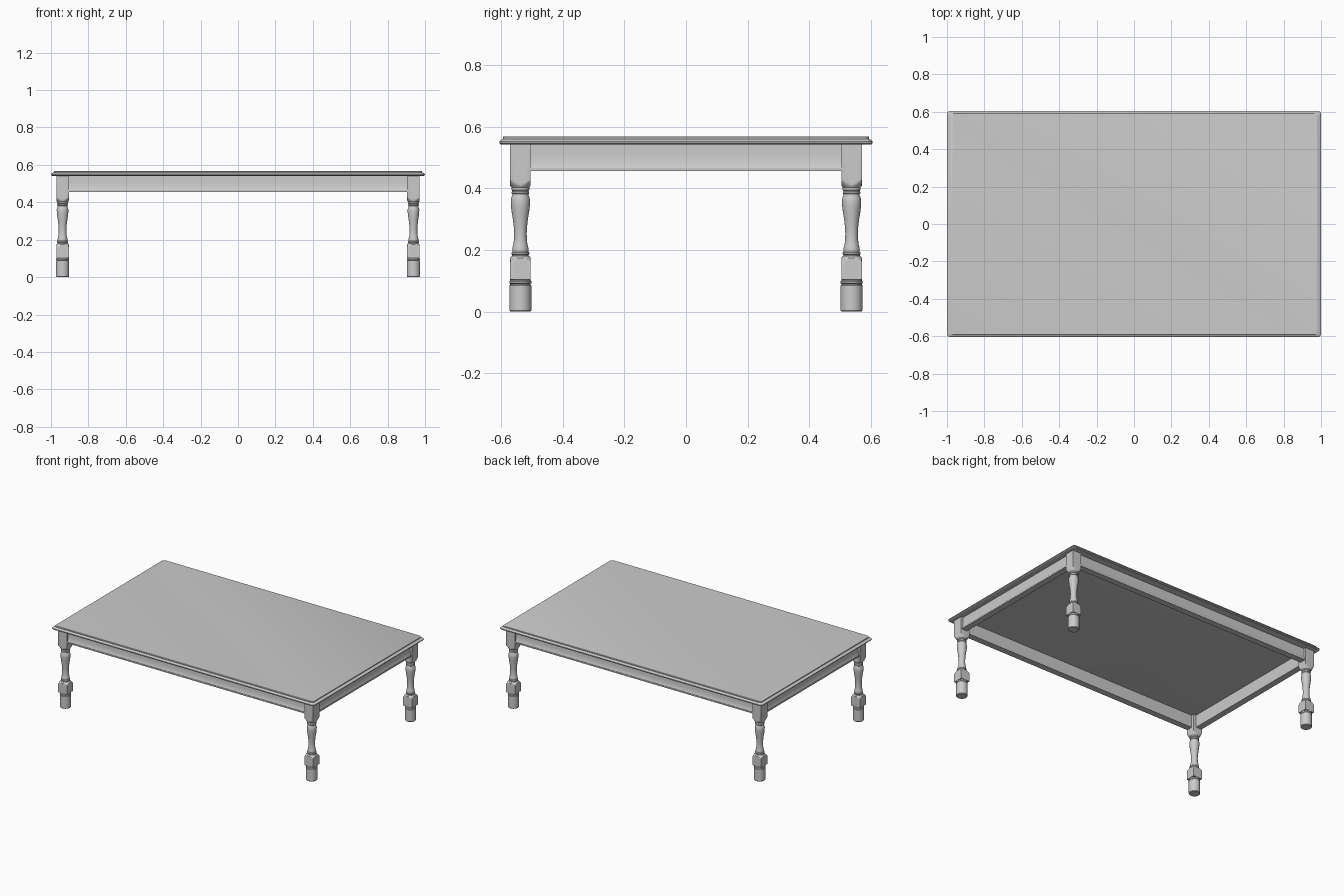
import bpy, bmesh
from math import pi, cos, sin, radians

if "Cube" in bpy.data.objects:
    bpy.data.objects.remove(bpy.data.objects["Cube"])

LX, LY = 0.938, 0.537      # leg centres
HX, HY = 1.0, 0.605        # half size of top


def make_object(name, rings, angle=30):
    """Skin a stack of equal-length closed rings and cap both ends."""
    bm = bmesh.new()
    loops = [[bm.verts.new(p) for p in ring] for ring in rings]
    for a, b in zip(loops, loops[1:]):
        n = len(a)
        for i in range(n):
            j = (i + 1) % n
            bm.faces.new((a[i], a[j], b[j], b[i]))
    bm.faces.new(loops[0][::-1])
    bm.faces.new(loops[-1])
    bmesh.ops.recalc_face_normals(bm, faces=bm.faces)
    mesh = bpy.data.meshes.new(name)
    bm.to_mesh(mesh)
    bm.free()
    ob = bpy.data.objects.new(name, mesh)
    bpy.context.collection.objects.link(ob)
    bpy.ops.object.select_all(action='DESELECT')
    ob.select_set(True)
    bpy.context.view_layer.objects.active = ob
    bpy.ops.object.shade_smooth_by_angle(angle=radians(angle))
    return ob


def rounded_rect(hx, hy, z, r=0.018, steps=6):
    pts = []
    for q, (sx, sy) in enumerate([(1, 1), (-1, 1), (-1, -1), (1, -1)]):
        for k in range(steps + 1):
            a = (q + k / steps) * pi / 2
            pts.append((sx * (hx - r) + r * cos(a), sy * (hy - r) + r * sin(a), z))
    return pts


# Table top: moulded edge given as (inset, height)
edge = [(0.012, 0.541), (0.004, 0.542), (0.0, 0.546), (0.0, 0.551), (0.003, 0.555),
        (0.007, 0.558), (0.011, 0.560), (0.011, 0.566), (0.013, 0.568)]
make_object("table_top", [rounded_rect(HX - 1.5 * d, HY - d, z) for d, z in edge])

# Leg: turned profile (height, radius); None marks sections limited by the square
SQ = 0.0335
profile = [
    (0.0, 0.032), (0.004, 0.0355), (0.085, 0.0355), (0.087, 0.033), (0.090, 0.033),
    (0.092, 0.0355), (0.098, 0.0355), (0.101, 0.033), (0.103, 0.033),
    (0.1035, 0.048), (0.160, 0.048), (0.165, 0.0445), (0.170, 0.040), (0.174, 0.0355),
    (0.178, 0.031), (0.181, 0.027), (0.184, 0.027), (0.187, 0.0295), (0.191, 0.0295),
    (0.194, 0.026), (0.200, 0.0265), (0.208, 0.0255), (0.220, 0.0225), (0.235, 0.0208),
    (0.255, 0.0205), (0.275, 0.0215), (0.300, 0.0245), (0.325, 0.0285), (0.345, 0.0308),
    (0.360, 0.0312), (0.370, 0.0295), (0.378, 0.0255), (0.381, 0.0255), (0.383, 0.0285),
    (0.388, 0.0285), (0.390, 0.0265), (0.393, 0.0265), (0.395, 0.0295), (0.400, 0.0295),
    (0.403, 0.029), (0.408, 0.033), (0.414, 0.0375), (0.420, 0.042), (0.427, 0.048),
    (0.541, 0.048)]


def leg_ring(cx, cy, z, r, n=40):
    pts = []
    for i in range(n):
        a = 2 * pi * i / n
        rad = r
        if z > 0.1:                       # square blocks clip the turning
            rad = min(r, SQ / max(abs(cos(a)), abs(sin(a))))
        pts.append((cx + rad * cos(a), cy + rad * sin(a), z))
    return pts


for sx, nx in ((-1, "left"), (1, "right")):
    for sy, ny in ((-1, "front"), (1, "back")):
        make_object(f"{ny}_{nx}_leg",
                    [leg_ring(sx * LX, sy * LY, z, r) for z, r in profile])

# Aprons: coved outer face with a lip, (offset from leg centre line, height)
section = [(-0.014, 0.541), (0.018, 0.541), (0.018, 0.515), (0.0187, 0.500),
           (0.0205, 0.485), (0.0235, 0.473), (0.027, 0.466), (0.029, 0.465),
           (0.029, 0.456), (-0.014, 0.456)]
for s, long_name, short_name in ((-1, "front", "left"), (1, "back", "right")):
    make_object(long_name + "_apron",
                [[(x, s * (LY + o), z) for o, z in section] for x in (-LX, LX)])
    make_object(short_name + "_apron",
                [[(s * (LX + o), y, z) for o, z in section] for y in (-LY, LY)])
